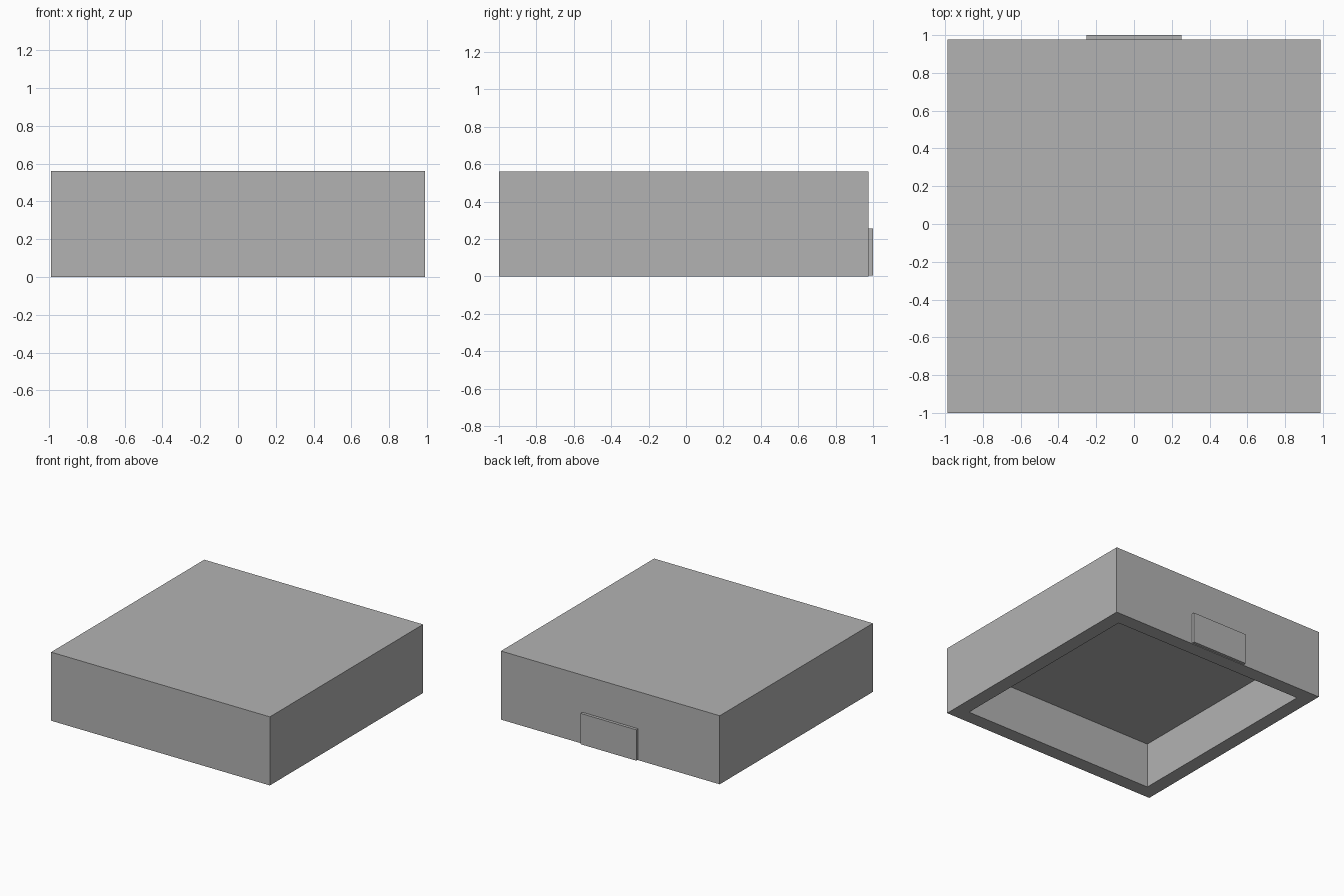
import bpy
import bmesh

default_cube = bpy.data.objects.get("Cube")
if default_cube:
    bpy.data.objects.remove(default_cube, do_unlink=True)

# Single plain grey
GREY = (0.45, 0.45, 0.45, 1.0)
grey = bpy.data.materials.new("plain grey")
grey.use_nodes = True
grey.diffuse_color = GREY
grey.node_tree.nodes["Principled BSDF"].inputs["Base Color"].default_value = GREY


def box_mesh(low, high):
    """Return a bmesh box spanning two opposite corners."""
    bm = bmesh.new()
    bmesh.ops.create_cube(bm, size=1)
    for v in bm.verts:
        for i in range(3):
            v.co[i] = low[i] if v.co[i] < 0 else high[i]
    return bm


def add_object(name, bm):
    mesh = bpy.data.meshes.new(name)
    bm.to_mesh(mesh)
    bm.free()
    mesh.materials.append(grey)
    obj = bpy.data.objects.new(name, mesh)
    bpy.context.scene.collection.objects.link(obj)
    return obj


HALF = 0.988
BACK = 2 * HALF - 1
HEIGHT = 0.56
WALL = 0.165
DEPTH = 0.37

# Square body: inset the underside to leave a rim, then push the middle up
body = box_mesh((-HALF, -1, 0), (HALF, BACK, HEIGHT))
underside = min(body.faces, key=lambda f: f.calc_center_median().z)
bmesh.ops.inset_region(body, faces=[underside], thickness=WALL)
ceiling = bmesh.ops.extrude_discrete_faces(body, faces=[underside])["faces"]
bmesh.ops.translate(body, verts=ceiling[0].verts, vec=(0, 0, DEPTH))
bmesh.ops.recalc_face_normals(body, faces=body.faces)
add_object("hollow_body", body)

# Thin rectangular plate on the back wall
add_object("back_plate", box_mesh((-0.252, BACK, 0.005), (0.252, 1, 0.257)))
